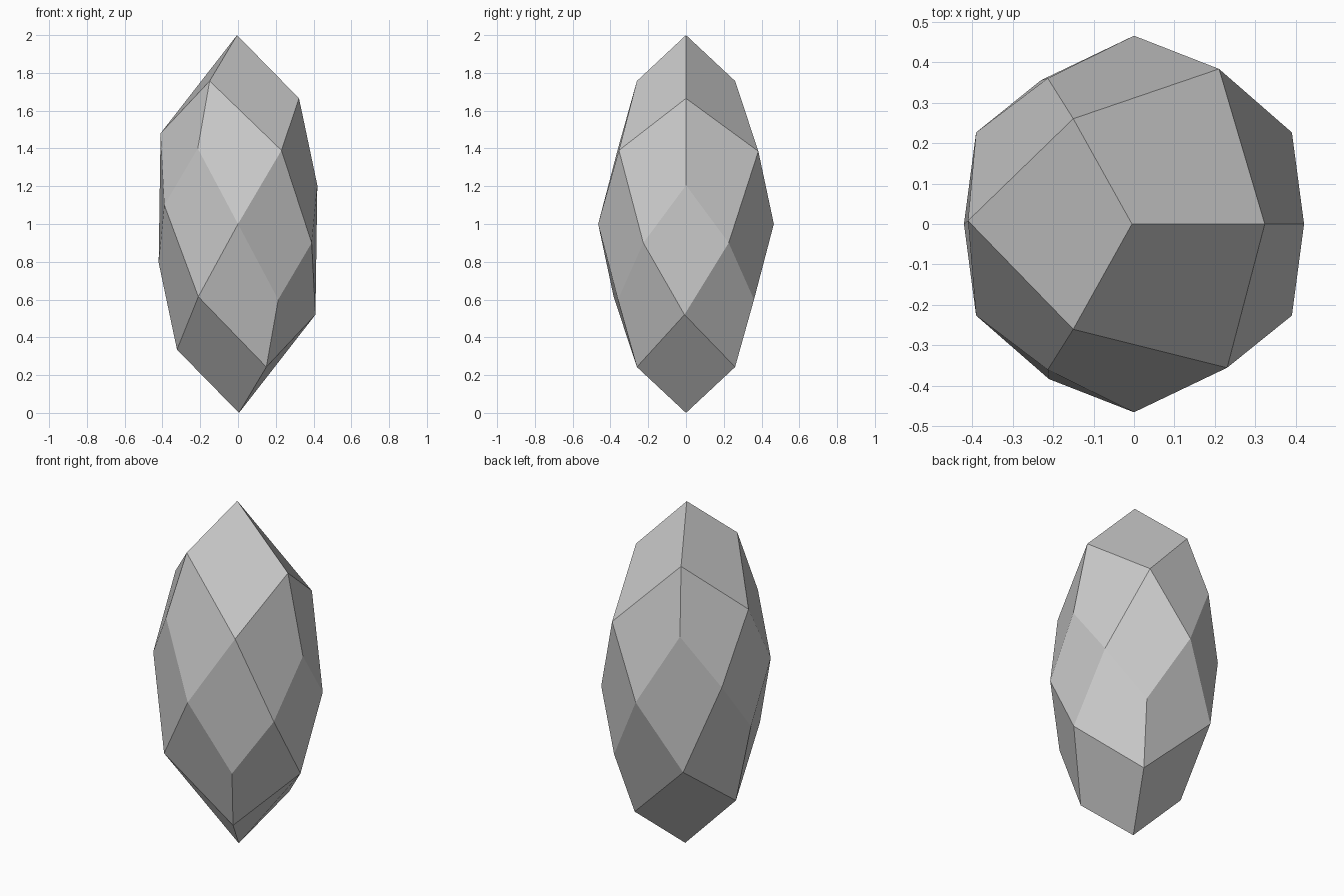
import bpy, bmesh
from itertools import product

if "Cube" in bpy.data.objects:
    bpy.data.objects.remove(bpy.data.objects["Cube"])

# Half of the corners, on the 3x3x3 lattice of a once-divided cube stood on its corner.
# The other half are the opposite points through the centre (0, 0, 1).
half = {
    (1, 1, 1): (-.005, 0, 1.0),
    (1, 1, 0): (.323, 0, .665),
    (1, 0, 1): (-.15, .26, .757),
    (0, 1, 1): (-.15, -.26, .757),
    (1, 0, 0): (.21, .383, .385),
    (0, 1, 0): (.23, -.355, .39),
    (0, 0, 1): (-.41, .008, .48),
    (1, 1, -1): (.42, 0, .205),
    (-1, 1, 1): (-.213, -.36, .4),
    (1, -1, 1): (-.213, .36, .4),
    (1, -1, 0): (0, .465, 0),
    (1, 0, -1): (.39, .226, -.1),
    (0, 1, -1): (.39, -.226, -.1),
}

bm = bmesh.new()
verts = {}
for key, (x, y, z) in half.items():
    for s in (1, -1):
        verts[tuple(s * k for k in key)] = bm.verts.new((s * x, s * y, 1 + s * z))

# One four-sided facet for each cube corner and axis
for corner in product((1, -1), repeat=3):
    for axis in range(3):
        j, k = (axis + 1) % 3, (axis + 2) % 3

        def at(*zeroed):
            return verts[tuple(0 if i in zeroed else c for i, c in enumerate(corner))]

        bm.faces.new((at(), at(j), at(j, k), at(k)))

bmesh.ops.recalc_face_normals(bm, faces=bm.faces)
mesh = bpy.data.meshes.new("crystal")
bm.to_mesh(mesh)
bm.free()
crystal = bpy.data.objects.new("crystal", mesh)
bpy.context.collection.objects.link(crystal)
